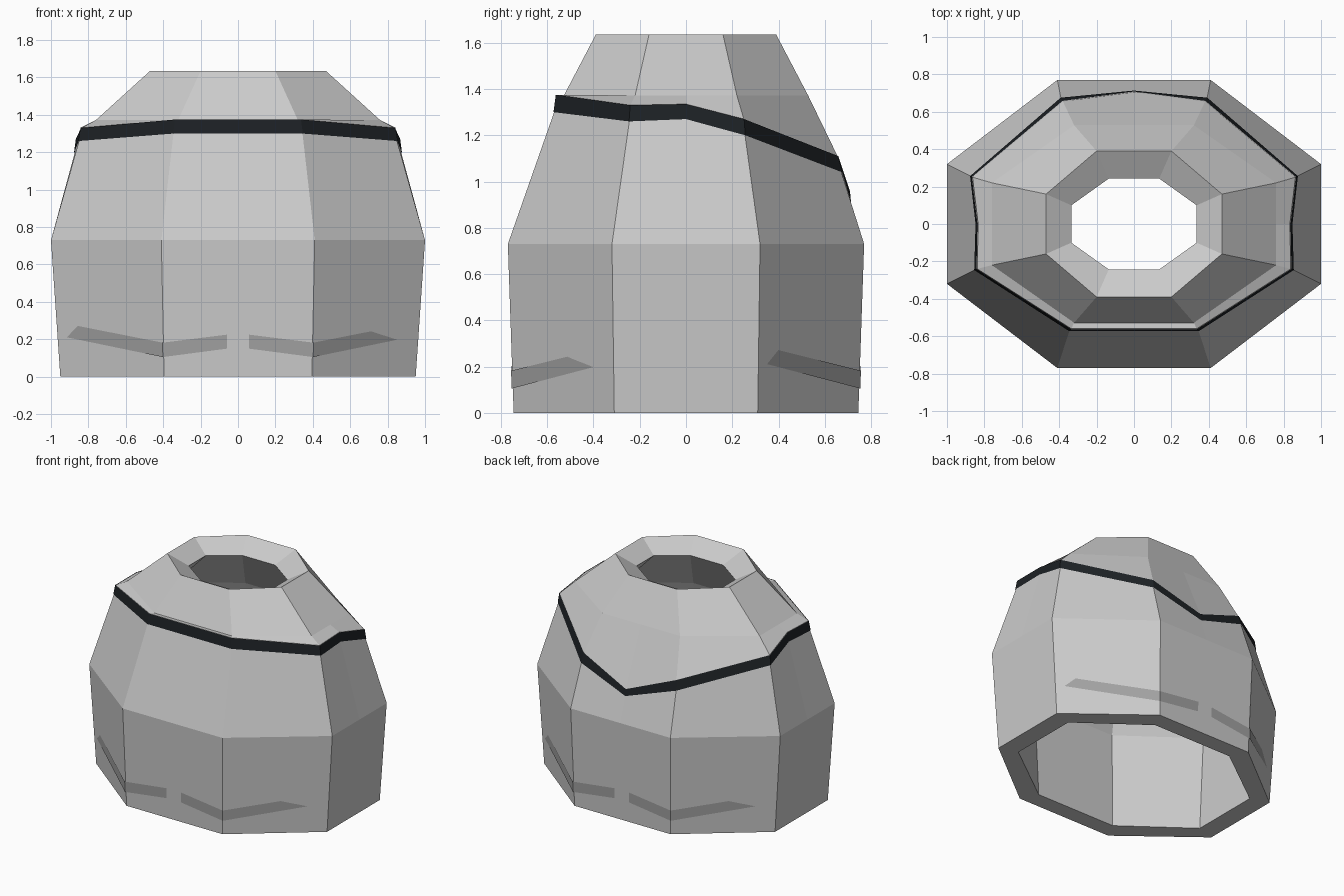
import bpy

if "Cube" in bpy.data.objects:
    bpy.data.objects.remove(bpy.data.objects["Cube"])


def make_object(name, verts, faces, color=None):
    mesh = bpy.data.meshes.new(name)
    mesh.from_pydata(verts, [], faces)
    mesh.update()
    obj = bpy.data.objects.new(name, mesh)
    bpy.context.collection.objects.link(obj)
    if color:
        mat = bpy.data.materials.new(name + "_color")
        mat.diffuse_color = color
        mat.use_nodes = True
        mat.node_tree.nodes["Principled BSDF"].inputs["Base Color"].default_value = mat.diffuse_color
        mesh.materials.append(mat)
    return obj


def mirror_half(half):
    # half runs front centre -> right side -> back centre
    return half + [(-x, y, z) for x, y, z in reversed(half[1:-1])]


def octagon(bx, by, sx, sy, z):
    return mirror_half([(0, -by, z), (bx, -by, z), (sx, -sy, z), (sx, 0, z),
                        (sx, sy, z), (bx, by, z), (0, by, z)])


def loft(name, rings, closed=False, color=None):
    n, m = len(rings[0]), len(rings)
    verts = [v for r in rings for v in r]
    faces = []
    for k in range(m if closed else m - 1):
        a, b = k * n, ((k + 1) % m) * n
        for i in range(n):
            j = (i + 1) % n
            faces.append((a + i, a + j, b + j, b + i))
    return make_object(name, verts, faces, color)


# slanted seam under and over the dark band
seam_low = mirror_half([(0, -.57, 1.30), (.345, -.57, 1.30), (.85, -.245, 1.26),
                        (.843, 0, 1.27), (.872, .255, 1.20), (.39, .672, 1.04),
                        (0, .71, .91)])
seam_high = mirror_half([(0, -.56, 1.375), (.335, -.56, 1.375), (.838, -.24, 1.33),
                         (.833, 0, 1.335), (.863, .25, 1.27), (.38, .655, 1.11),
                         (0, .705, .96)])

# hollow shell: up the outside, over the rim, down the inside
shell_rings = [
    octagon(.395, .745, .95, .31, 0),
    octagon(.41, .77, 1.0, .32, .73),
    seam_low,
    seam_high,
    octagon(.32, .528, .76, .22, 1.372),
    octagon(.20, .39, .47, .16, 1.635),
    octagon(.135, .243, .335, .10, 1.555),
    octagon(.24, .43, .64, .18, 1.25),
    octagon(.345, .645, .85, .275, .73),
    octagon(.33, .62, .81, .265, 0),
]
loft("shell", shell_rings, closed=True)

# dark band along the seam
bulge = lambda ring: [(x * 1.005, y * 1.005, z) for x, y, z in ring]
loft("seam_band", [bulge(seam_low), bulge(seam_high)], color=(.012, .015, .018, 1))

# four grey stripes near the base, broken at front and back centre
low = [(.06, .754, .15), (.402, .754, .105), (.959, .316, .22)]
high = [(.06, .756, .225), (.403, .756, .182), (.961, .317, .292)]
for sx, side in ((1, "right"), (-1, "left")):
    for sy, end in ((-1, "front"), (1, "back")):
        verts = [(x * sx, y * sy, z) for x, y, z in low + high]
        faces = [(0, 1, 4, 3), (1, 2, 5, 4)]
        if sx * sy > 0:
            faces = [f[::-1] for f in faces]
        make_object(f"base_stripe_{end}_{side}", verts, faces, (.36, .36, .36, 1))
